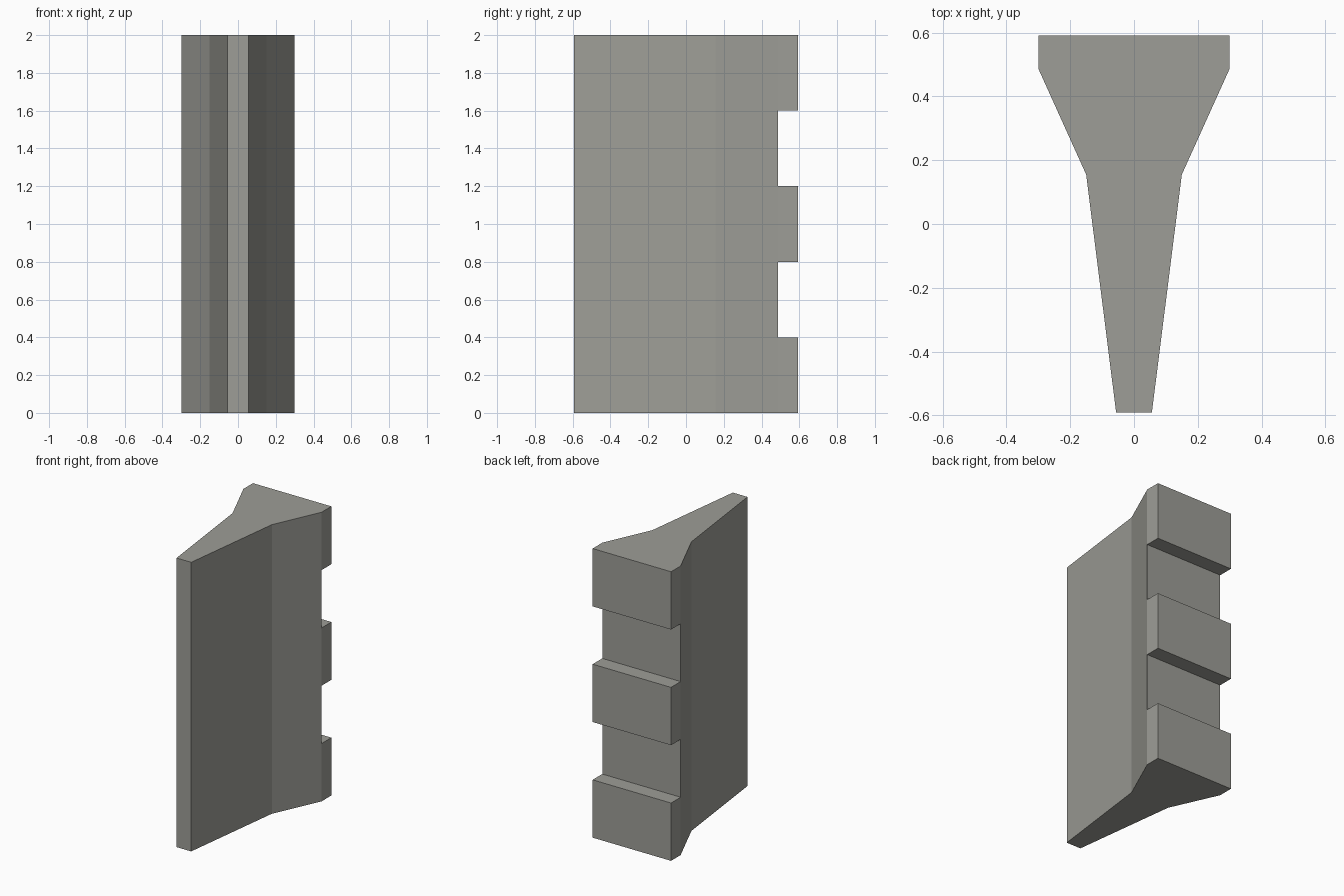
import bpy, bmesh

if "Cube" in bpy.data.objects:
    bpy.data.objects.remove(bpy.data.objects["Cube"])

HEIGHT, BACK, NOTCH = 2.0, 0.592, 0.487
CUTS = (0.4, 0.8, 1.2, 1.6)

mat = bpy.data.materials.new("warm_grey")
mat.diffuse_color = (0.34, 0.34, 0.31, 1)
mat.use_nodes = True
mat.node_tree.nodes["Principled BSDF"].inputs["Base Color"].default_value = mat.diffuse_color

# Tapered wedge body: half outline mirrored, extruded upward
half = [(0.056, -0.592), (0.15, 0.155), (0.30, NOTCH)]
outline = half + [(-x, y) for x, y in reversed(half)]
bm = bmesh.new()
base = bm.faces.new([bm.verts.new((x, y, 0)) for x, y in outline])
ext = bmesh.ops.extrude_face_region(bm, geom=[base], use_keep_orig=True)
bmesh.ops.translate(bm, vec=(0, 0, HEIGHT),
                    verts=[v for v in ext["geom"] if isinstance(v, bmesh.types.BMVert)])
bmesh.ops.recalc_face_normals(bm, faces=bm.faces)

# Slice the back face into five bands
for z in CUTS:
    back = [f for f in bm.faces if f.normal.y > 0.99]
    edges = {e for f in back for e in f.edges}
    verts = {v for f in back for v in f.verts}
    bmesh.ops.bisect_plane(bm, geom=back + list(edges) + list(verts),
                           plane_co=(0, 0, z), plane_no=(0, 0, 1))

# Push out every other band as a tooth
back = sorted((f for f in bm.faces if f.normal.y > 0.99),
              key=lambda f: f.calc_center_median().z)
for f in back[::2]:
    ext = bmesh.ops.extrude_face_region(bm, geom=[f])
    bmesh.ops.translate(bm, vec=(0, BACK - NOTCH, 0),
                        verts=[v for v in ext["geom"] if isinstance(v, bmesh.types.BMVert)])
bmesh.ops.recalc_face_normals(bm, faces=bm.faces)

mesh = bpy.data.meshes.new("notched_wedge")
bm.to_mesh(mesh)
bm.free()
mesh.materials.append(mat)
bpy.context.collection.objects.link(bpy.data.objects.new("notched_wedge", mesh))
